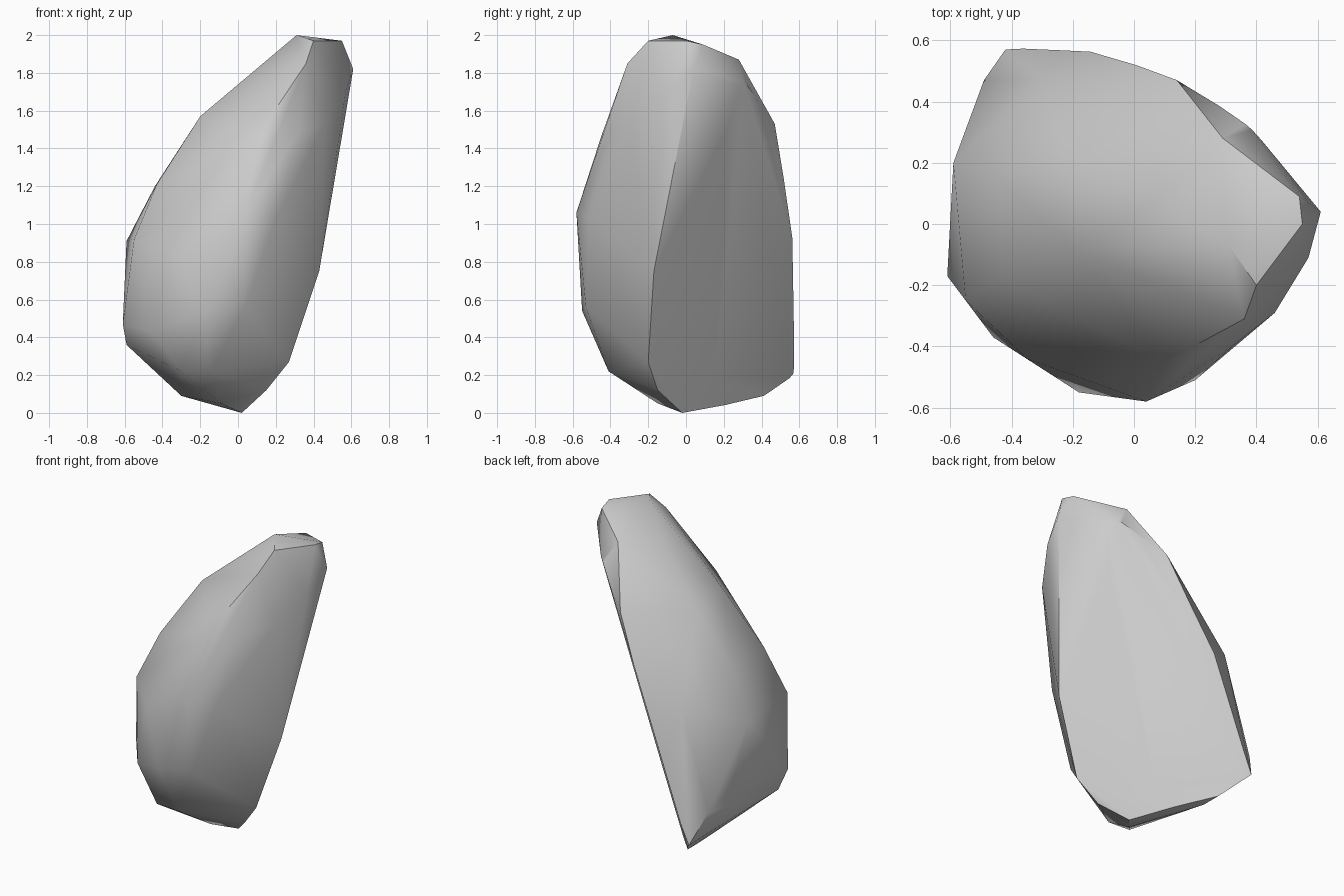
import bpy, bmesh, math
from mathutils import Vector

if "Cube" in bpy.data.objects:
    bpy.data.objects.remove(bpy.data.objects["Cube"])

# Outline corners of the boulder, from crown to foot
corners = [
    # crown
    (.31, -.07, 2), (.4, -.2, 1.97), (.55, 0, 1.97), (.54, .09, 1.95), (.61, .04, 1.82),
    (.36, -.31, 1.85), (.29, .28, 1.87), (.37, .33, 1.72), (.08, .08, 1.8), (.57, -.11, 1.7),
    # shoulder
    (-.2, -.08, 1.57), (-.22, .2, 1.53), (.14, .47, 1.53), (.32, -.4, 1.48), (.1, -.45, 1.46),
    (.46, -.29, 1.53), (.02, .5, 1.28),
    # belly
    (-.43, -.18, 1.21), (-.44, .15, 1.2), (.04, -.58, 1.06), (.2, -.51, 1.03), (-.59, .2, .91),
    (-.55, -.25, .92), (-.35, -.44, .85), (-.13, .57, .92), (.43, -.17, .75), (-.3, .47, 1.02),
    # base
    (-.22, .58, .65), (-.61, -.17, .47), (-.46, -.37, .43), (-.18, -.55, .54), (.04, -.53, .56),
    (-.54, .31, .5), (-.49, .47, .4), (-.42, .57, .21), (.27, -.2, .27),
    # foot
    (-.59, -.1, .36), (-.3, -.4, .22), (-.15, -.41, .22), (-.3, .47, .09), (-.3, .28, .09),
    (-.09, -.15, .05), (.02, -.02, 0), (.15, -.15, .12),
]
bm = bmesh.new()
for c in corners:
    bm.verts.new(c)
hull = bmesh.ops.convex_hull(bm, input=bm.verts[:])
loose = [v for v in bm.verts if not v.link_faces]
bmesh.ops.delete(bm, geom=loose, context='VERTS')

# Broad flat split face on the back right side
normal = Vector((.7, .65, -.25)).normalized()
cut = bmesh.ops.bisect_plane(bm, geom=bm.verts[:] + bm.edges[:] + bm.faces[:], dist=.0005,
                             plane_co=normal * .035, plane_no=normal, clear_outer=True)
rim = [e for e in bm.edges if e.is_boundary]
bmesh.ops.holes_fill(bm, edges=rim, sides=0)
bmesh.ops.remove_doubles(bm, verts=bm.verts[:], dist=.01)
bmesh.ops.recalc_face_normals(bm, faces=bm.faces[:])

mesh = bpy.data.meshes.new("boulder")
bm.to_mesh(mesh)
bm.free()
boulder = bpy.data.objects.new("boulder", mesh)
bpy.context.collection.objects.link(boulder)

# Stone colour
stone = bpy.data.materials.new("grey_stone")
stone.diffuse_color = (.6, .6, .6, 1)
stone.use_nodes = True
stone.node_tree.nodes["Principled BSDF"].inputs["Base Color"].default_value = stone.diffuse_color
mesh.materials.append(stone)

# Soft weathered shading with crisp split edges
bpy.context.view_layer.objects.active = boulder
boulder.select_set(True)
bpy.ops.object.shade_smooth_by_angle(angle=math.radians(40))
